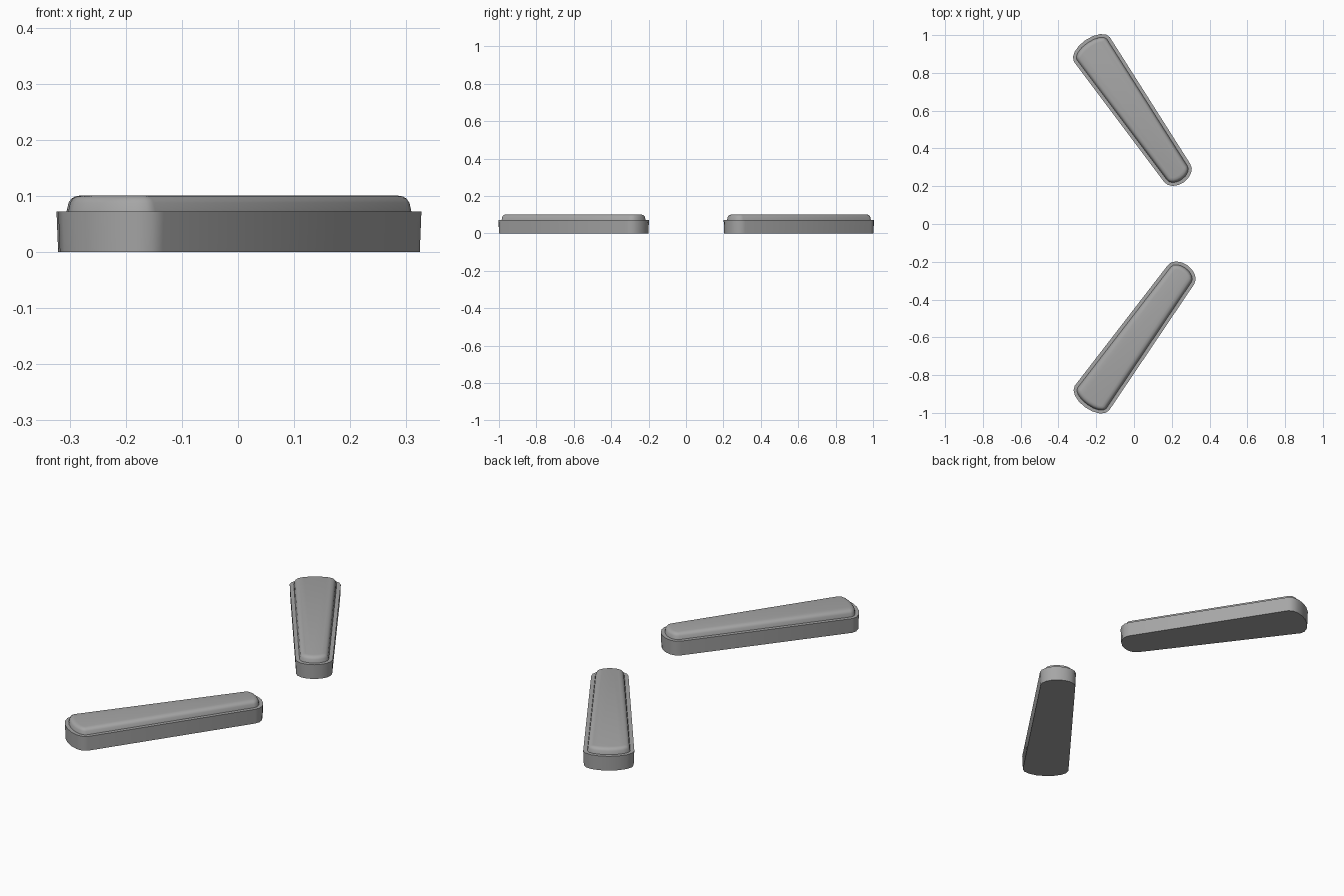
import bpy
import bmesh
from math import sin, cos, pi, radians
from mathutils import Vector

cube = bpy.data.objects.get("Cube")
if cube:
    bpy.data.objects.remove(cube)

grey = bpy.data.materials.new("mid grey")
grey.use_nodes = True
colour = (0.38, 0.38, 0.38, 1)
grey.diffuse_color = colour
grey.node_tree.nodes["Principled BSDF"].inputs["Base Color"].default_value = colour

END_DEPTH = 0.06
STEPS = 8


def outline(wide, narrow, wide_half, narrow_half, inset):
    """Tapered bar outline with a shallow rounded arc at each end."""
    a, b = Vector(wide), Vector(narrow)
    along = (b - a).normalized()
    across = Vector((-along.y, along.x))
    points = []
    for centre, half, way in ((b, narrow_half, 1), (a, wide_half, -1)):
        for i in range(STEPS + 1):
            t = -pi / 2 + pi * i / STEPS
            points.append(centre + way * (along * cos(t) * (END_DEPTH - inset)
                                          + across * sin(t) * (half - inset)))
    return points


def loft(name, shape, levels):
    """Stack inset outlines into a closed solid."""
    bm = bmesh.new()
    rings = [[bm.verts.new((p.x, p.y, z)) for p in outline(*shape, inset)]
             for z, inset in levels]
    for low, high in zip(rings, rings[1:]):
        for i in range(len(low)):
            j = (i + 1) % len(low)
            bm.faces.new((low[i], low[j], high[j], high[i]))
    bm.faces.new(list(reversed(rings[0])))
    bm.faces.new(rings[-1])
    bmesh.ops.recalc_face_normals(bm, faces=bm.faces)
    mesh = bpy.data.meshes.new(name)
    bm.to_mesh(mesh)
    bm.free()
    mesh.materials.append(grey)
    obj = bpy.data.objects.new(name, mesh)
    bpy.context.collection.objects.link(obj)
    bpy.ops.object.select_all(action="DESELECT")
    obj.select_set(True)
    bpy.context.view_layer.objects.active = obj
    bpy.ops.object.shade_smooth_by_angle(angle=radians(40))


# Each bar: wide end centre, narrow end centre, half widths
bars = {
    "front": ((-0.223, -0.922), (0.249, -0.268), 0.112, 0.086),
    "back": ((-0.223, 0.924), (0.229, 0.270), 0.115, 0.084),
}
base_levels = [(0, 0.003), (0.072, 0)]
cap_levels = [(0.071, 0.018), (0.088, 0.022), (0.095, 0.027),
              (0.099, 0.034), (0.101, 0.046)]

for side, shape in bars.items():
    loft(side + "_bar_base", shape, base_levels)
    loft(side + "_bar_cap", shape, cap_levels)
